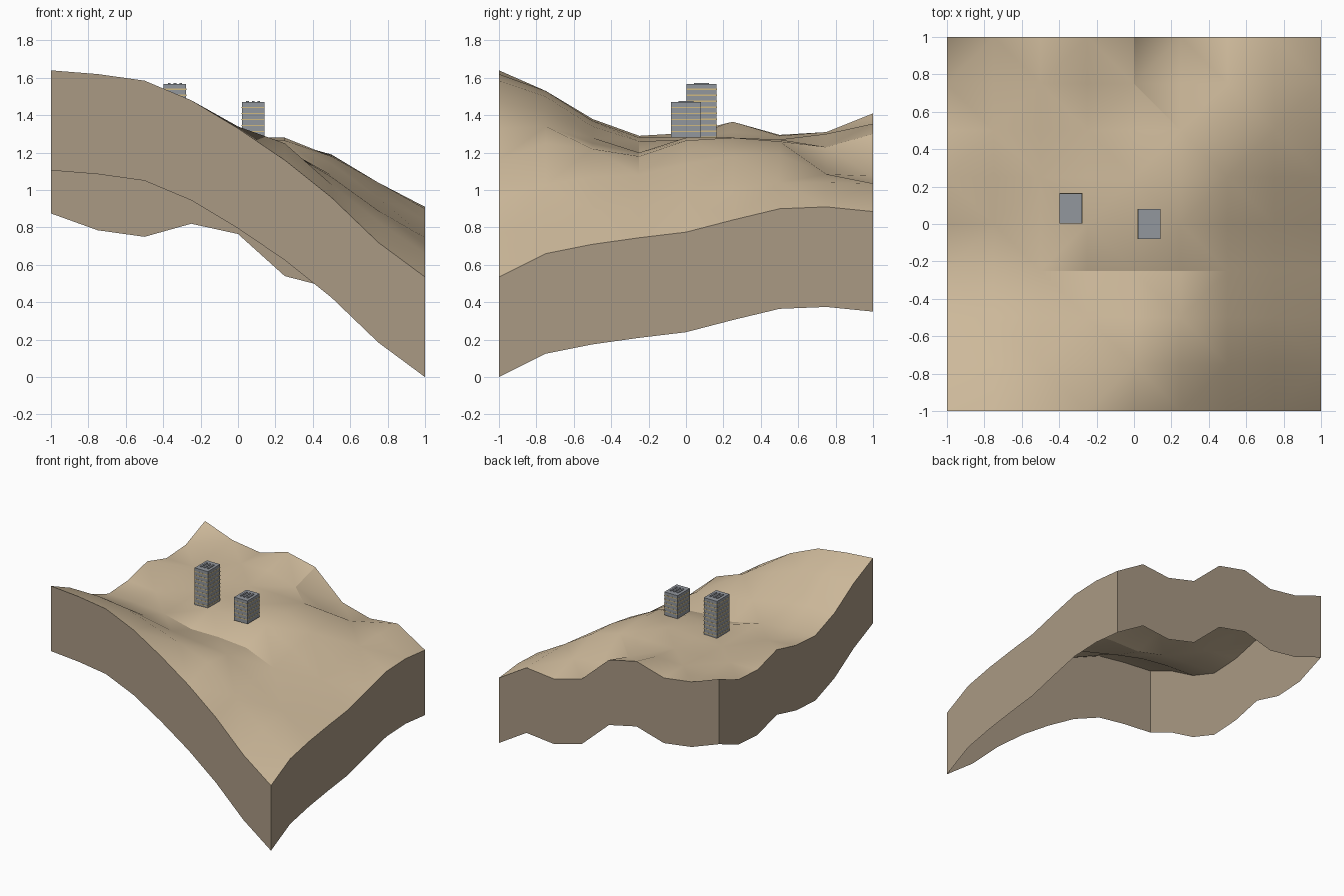
import bpy, bmesh, math
from mathutils import Vector

cube = bpy.data.objects.get("Cube")
if cube:
    bpy.data.objects.remove(cube, do_unlink=True)


def material(name, red, green, blue):
    mat = bpy.data.materials.new(name)
    mat.use_nodes = True
    colour = (red, green, blue, 1)
    mat.diffuse_color = colour
    mat.node_tree.nodes["Principled BSDF"].inputs["Base Color"].default_value = colour
    return mat


SAND = material("sand", .63, .50, .335)
EARTH = material("earth", .40, .32, .23)
CONCRETE = material("concrete", .29, .31, .34)
WINDOW_LIT = material("lit window", .62, .48, .22)


def finish(bm, name, *materials):
    """Turn a bmesh into a named object."""
    mesh = bpy.data.meshes.new(name)
    bm.to_mesh(mesh)
    bm.free()
    for mat in materials:
        mesh.materials.append(mat)
    obj = bpy.data.objects.new(name, mesh)
    bpy.context.collection.objects.link(obj)
    return obj


def add_box(bm, low, high, material_index=0):
    """Add an axis-aligned box between two corners."""
    low, high = Vector(low), Vector(high)
    verts = bmesh.ops.create_cube(bm, size=1)["verts"]
    bmesh.ops.scale(bm, vec=high - low, verts=verts)
    bmesh.ops.translate(bm, vec=(low + high) / 2, verts=verts)
    for face in {f for v in verts for f in v.link_faces}:
        face.material_index = material_index


# Ground heights in hundredths, rows from front to back, columns by rising x
HEIGHTS = [
    [164, 162, 158.5, 148, 133, 116, 96, 72, 53.5],
    [153, 153, 150, 142, 134, 125, 103, 83, 66],
    [138, 137, 134, 128, 125, 122, 107, 89, 71],
    [129, 128, 126, 120, 120, 118, 108, 91, 74.5],
    [130.5, 128, 126, 127, 128, 126.5, 114, 96, 77.5],
    [136.5, 131, 126, 126.5, 128, 128, 118, 100, 84],
    [129.5, 129, 127, 127, 127, 126, 119, 104, 90],
    [131, 130, 129, 130, 123, 111, 108.5, 104, 91],
    [141, 132, 128.5, 135.5, 130, 107.5, 101, 103.5, 88.5],
]
SIZE = len(HEIGHTS)
STEP = 2 / (SIZE - 1)
DEPTH = .535


def ground_point(col, row):
    return Vector((col * STEP - 1, row * STEP - 1, HEIGHTS[row][col] / 100))


# Rolling ground, with the triangle diagonals alternating
bm = bmesh.new()
grid = [[bm.verts.new(ground_point(c, r)) for c in range(SIZE)] for r in range(SIZE)]
for r in range(SIZE - 1):
    for c in range(SIZE - 1):
        quad = [grid[r][c], grid[r][c + 1], grid[r + 1][c + 1], grid[r + 1][c]]
        if (r + c) % 2 == 0:
            quad = quad[1:] + quad[:1]
        bm.faces.new(quad[:3])
        bm.faces.new([quad[0], quad[2], quad[3]])
ground = finish(bm, "ground", SAND)
bpy.ops.object.select_all(action="DESELECT")
ground.select_set(True)
bpy.context.view_layer.objects.active = ground
bpy.ops.object.shade_smooth_by_angle(angle=math.radians(25))

# Cut earth sides hanging from the rim, open underneath
last = SIZE - 1
rim = [(i, 0) for i in range(last)] + [(last, i) for i in range(last)]
rim += [(last - c, last - r) for c, r in rim]
bm = bmesh.new()
top = [bm.verts.new(ground_point(c, r)) for c, r in rim]
bottom = [bm.verts.new(v.co - Vector((0, 0, DEPTH))) for v in top]
for i in range(len(rim)):
    j = (i + 1) % len(rim)
    bm.faces.new([bottom[i], bottom[j], top[j], top[i]])
finish(bm, "earth_sides", EARTH)


def tower(name, x, y, base, roof):
    """Concrete block with a lit window band on every floor and roof bars."""
    half_x, half_y, proud, floor = .06, .08, .001, .032
    bm = bmesh.new()
    add_box(bm, (x - half_x, y - half_y, base), (x + half_x, y + half_y, roof))
    # Window bands
    for i in range(int((roof - base) / floor)):
        z = roof - floor * (i + 1)
        add_box(bm, (x - half_x - proud, y - half_y - proud, z),
                (x + half_x + proud, y + half_y + proud, z + .007), 1)
    # Low bars on the roof
    for offset in (-.03, 0, .03):
        add_box(bm, (x + offset - .007, y - half_y / 2, roof),
                (x + offset + .007, y + half_y / 2, roof + .006))
    finish(bm, name, CONCRETE, WINDOW_LIT)


tower("tall_tower", -.337, .084, 1.25, 1.567)
tower("short_tower", .081, 0, 1.28, 1.47)
